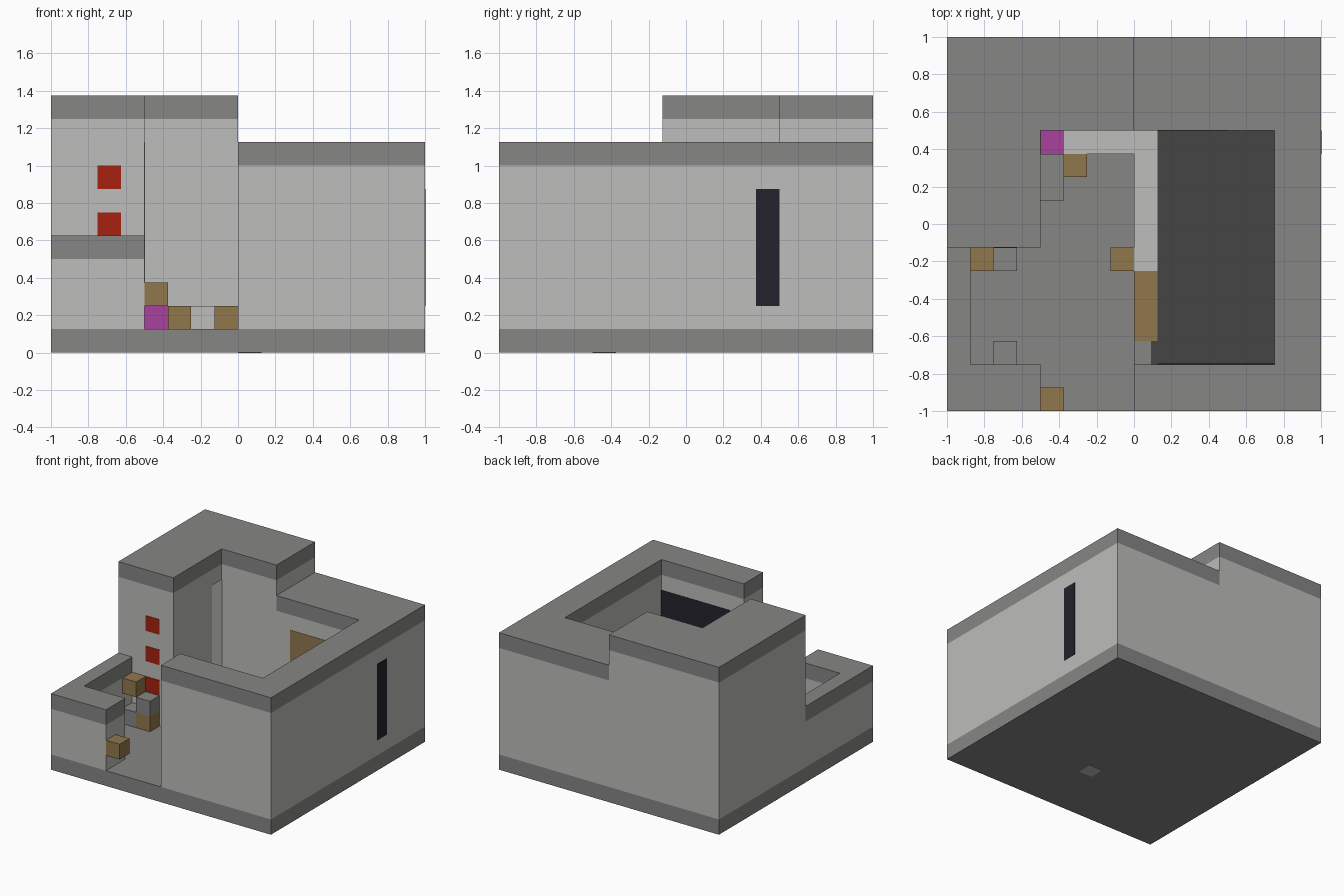
import bpy
import bmesh

U = 0.125  # block size

cube = bpy.data.objects.get("Cube")
if cube:
    bpy.data.objects.remove(cube)


def material(name, rgb):
    m = bpy.data.materials.new(name)
    m.use_nodes = True
    m.diffuse_color = (*rgb, 1)
    m.node_tree.nodes["Principled BSDF"].inputs["Base Color"].default_value = (*rgb, 1)
    return m


STONE = material("mid grey stone", (0.24, 0.24, 0.235))
PLASTER = material("light grey plaster", (0.51, 0.51, 0.5))
FLOOR = material("dark grey floor", (0.06, 0.06, 0.06))
NAVY = material("dark navy", (0.017, 0.016, 0.026))
WOOD = material("brown wood", (0.285, 0.184, 0.076))
RED = material("red", (0.38, 0.015, 0.005))
MAGENTA = material("magenta", (0.39, 0.055, 0.34))
WHITE = material("white", (0.9, 0.9, 0.88))


def finish(name, bm, mats):
    bmesh.ops.recalc_face_normals(bm, faces=bm.faces[:])
    me = bpy.data.meshes.new(name)
    bm.to_mesh(me)
    bm.free()
    for m in mats:
        me.materials.append(m)
    ob = bpy.data.objects.new(name, me)
    bpy.context.collection.objects.link(ob)
    return ob


def box(name, mat, x, y, z):
    """Box from (low, high) ranges."""
    bm = bmesh.new()
    bmesh.ops.create_cube(bm, size=1)
    for v in bm.verts:
        for i, (lo, hi) in enumerate((x, y, z)):
            v.co[i] = lo if v.co[i] < 0 else hi
    return finish(name, bm, [mat])


def block(name, mat, x, y, z):
    """One unit block from its low corner."""
    return box(name, mat, (x, x + U), (y, y + U), (z, z + U))


def wall(name, outline, top):
    """Footprint raised from the base, with a stone band along the top."""
    bm = bmesh.new()
    face = bm.faces.new([bm.verts.new((x, y, U)) for x, y in outline])
    for height in (top - U, top):
        geom = bmesh.ops.extrude_face_region(bm, geom=[face])["geom"]
        old = face
        face = next(g for g in geom if isinstance(g, bmesh.types.BMFace))
        for v in face.verts:
            v.co.z = height
        if old.is_valid and height == top:
            bm.faces.remove(old)
    for f in bm.faces:
        f.material_index = int(f.calc_center_median().z < top - U)
    return finish(name, bm, [STONE, PLASTER])


# Base and the three walled sections
box("base_slab", STONE, (-1, 1), (-1, 1), (0, U))
wall("tower", [(-1, -U), (-0.5, -U), (-0.5, 0.5), (0, 0.5), (0, 1), (-1, 1)], 1.375)
wall("room_wall", [(0, -1), (1, -1), (1, 1), (0, 1), (0, 0.5), (0.75, 0.5),
                   (0.75, -0.75), (0, -0.75)], 1.125)
wall("low_yard_wall", [(-1, -1), (-0.5, -1), (-0.5, -0.75), (-0.875, -0.75),
                       (-0.875, -U), (-1, -U)], 0.625)

# Raised room floor and its threshold
box("room_floor", FLOOR, (U, 0.75), (-0.75, 0.5), (U, 2 * U))
box("threshold_plaster", PLASTER, (0, U), (-0.25, 0.5), (U, 2 * U))
box("threshold_wood", WOOD, (0, U), (-0.625, -0.25), (U, 2 * U))
box("threshold_stone", STONE, (0, 0.09), (-0.75, -0.625), (U, 2 * U))
box("threshold_edge", FLOOR, (0.09, U), (-0.75, -0.625), (U, 2 * U))
box("back_ledge", PLASTER, (-0.375, 0), (0.375, 0.5), (U, 2 * U))
block("ledge_end", MAGENTA, -0.5, 0.375, U)

# Crates and stone blocks
for i, corner in enumerate([(-0.5, -1, 0.25), (-0.375, 0.25, U), (-U, -0.25, U),
                            (-0.875, -0.25, 0.375), (-0.75, -0.25, U)]):
    block(f"crate_{i + 1}", WOOD, *corner)
for i, corner in enumerate([(-0.75, -0.25, 0.25), (-0.875, -0.25, U),
                            (-0.75, -0.75, U), (-0.5, 0.25, 0.25), (-0.5, U, 0.25)]):
    block(f"stone_block_{i + 1}", STONE, *corner)

# Painted plates
T = 0.003
for i in range(3):
    z = 0.375 + 0.25 * i
    box(f"red_mark_{i + 1}", RED, (-0.75, -0.625), (-U - T, -U), (z, z + U))
box("window_slit", NAVY, (1, 1 + T), (0.375, 0.5), (0.25, 0.875))
box("inner_front_panel", NAVY, (U, 0.75), (-0.75, -0.75 + T), (0.25, 0.875))
box("inner_back_panel", WOOD, (U, 0.5), (0.5 - T, 0.5), (0.25, 0.875))
box("tower_side_strip", WHITE, (-0.5, -0.5 + T), (0.375, 0.5), (0.25, 1.125))
box("underside_mark", PLASTER, (0, U), (-0.5, -0.375), (-T, 0))
